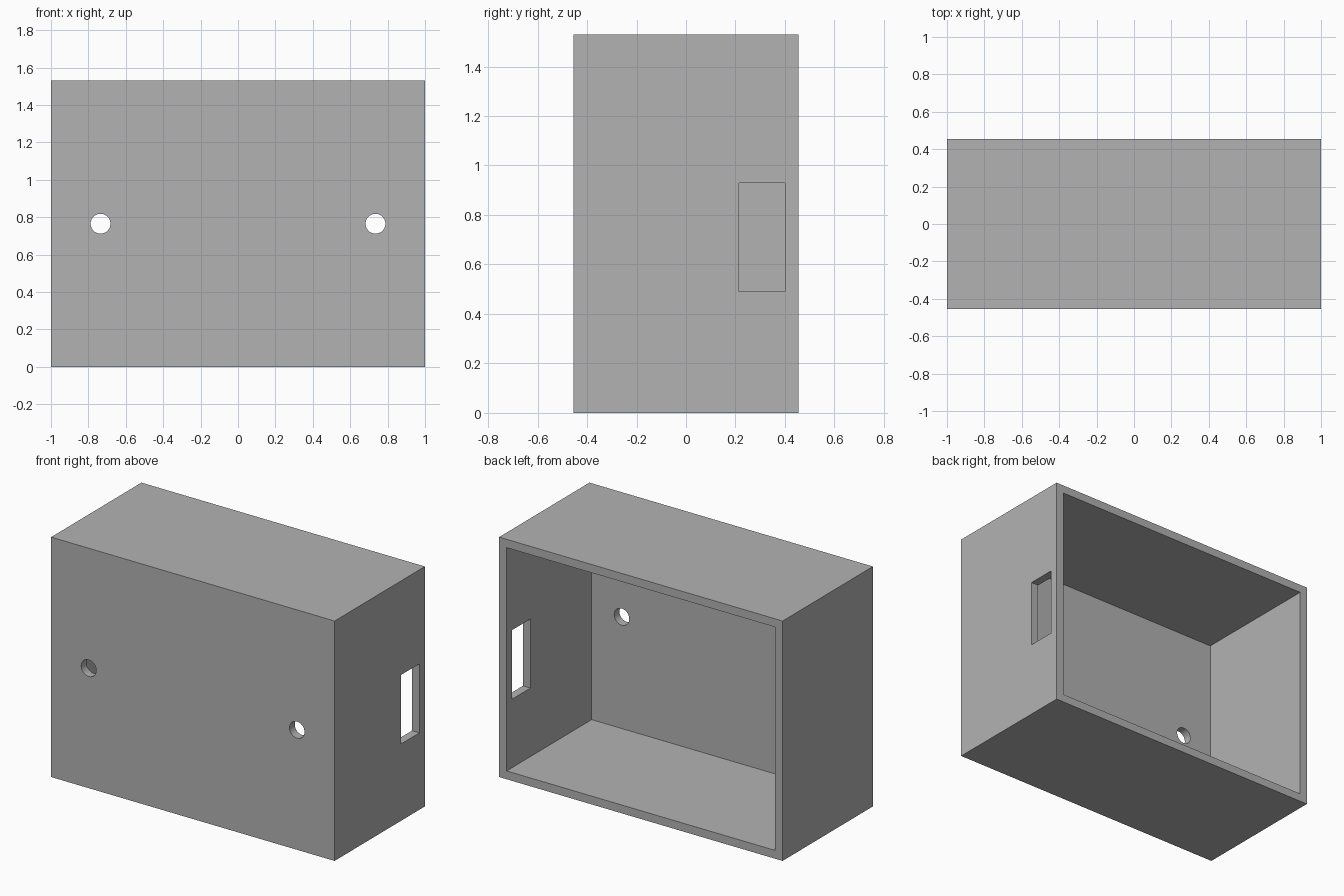
import bpy
import math

WIDTH, DEPTH, HEIGHT = 2.0, 0.91, 1.53
WALL = 0.053

cube = bpy.data.objects.get("Cube")
if cube:
    bpy.data.objects.remove(cube, do_unlink=True)

grey = bpy.data.materials.new("plain grey")
grey.use_nodes = True
colour = (0.448, 0.448, 0.448, 1.0)
grey.diffuse_color = colour
grey.node_tree.nodes["Principled BSDF"].inputs["Base Color"].default_value = colour


def box(name, low, high):
    """Axis-aligned box between two corners."""
    centre = [(a + b) / 2 for a, b in zip(low, high)]
    bpy.ops.mesh.primitive_cube_add(size=1, location=centre)
    obj = bpy.context.object
    obj.name = name
    obj.scale = [b - a for a, b in zip(low, high)]
    bpy.ops.object.transform_apply(location=True, rotation=False, scale=True)
    obj.data.materials.append(grey)
    return obj


def cut(target, cutter):
    """Subtract the cutter from the target, then discard it."""
    cutter.hide_render = True
    mod = target.modifiers.new("cut", 'BOOLEAN')
    mod.operation = 'DIFFERENCE'
    mod.solver = 'EXACT'
    mod.object = cutter
    bpy.context.view_layer.objects.active = target
    bpy.ops.object.modifier_apply(modifier=mod.name)
    bpy.data.objects.remove(cutter, do_unlink=True)


# Outer shell
x, y = WIDTH / 2, DEPTH / 2
case = box("enclosure_case", (-x, -y, 0), (x, y, HEIGHT))

# Cavity open at the back
cut(case, box("cavity_cutter", (-x + WALL, -y + WALL, WALL),
              (x - WALL, y + 0.2, HEIGHT - WALL)))

# Slot through the left side wall
cut(case, box("slot_cutter", (x - 2 * WALL, 0.215, 0.49), (x + 0.1, 0.40, 0.93)))

# Two round screw holes through the front wall
for side in (-1, 1):
    bpy.ops.mesh.primitive_cylinder_add(
        vertices=48, radius=WALL, depth=4 * WALL,
        location=(side * 0.735, -y, HEIGHT / 2), rotation=(math.pi / 2, 0, 0))
    hole = bpy.context.object
    hole.name = "screw_hole_cutter"
    hole.data.materials.append(grey)
    cut(case, hole)

# Smooth hole walls, crisp edges
bpy.ops.object.select_all(action='DESELECT')
case.select_set(True)
bpy.context.view_layer.objects.active = case
bpy.ops.object.shade_smooth_by_angle(angle=math.radians(30))
